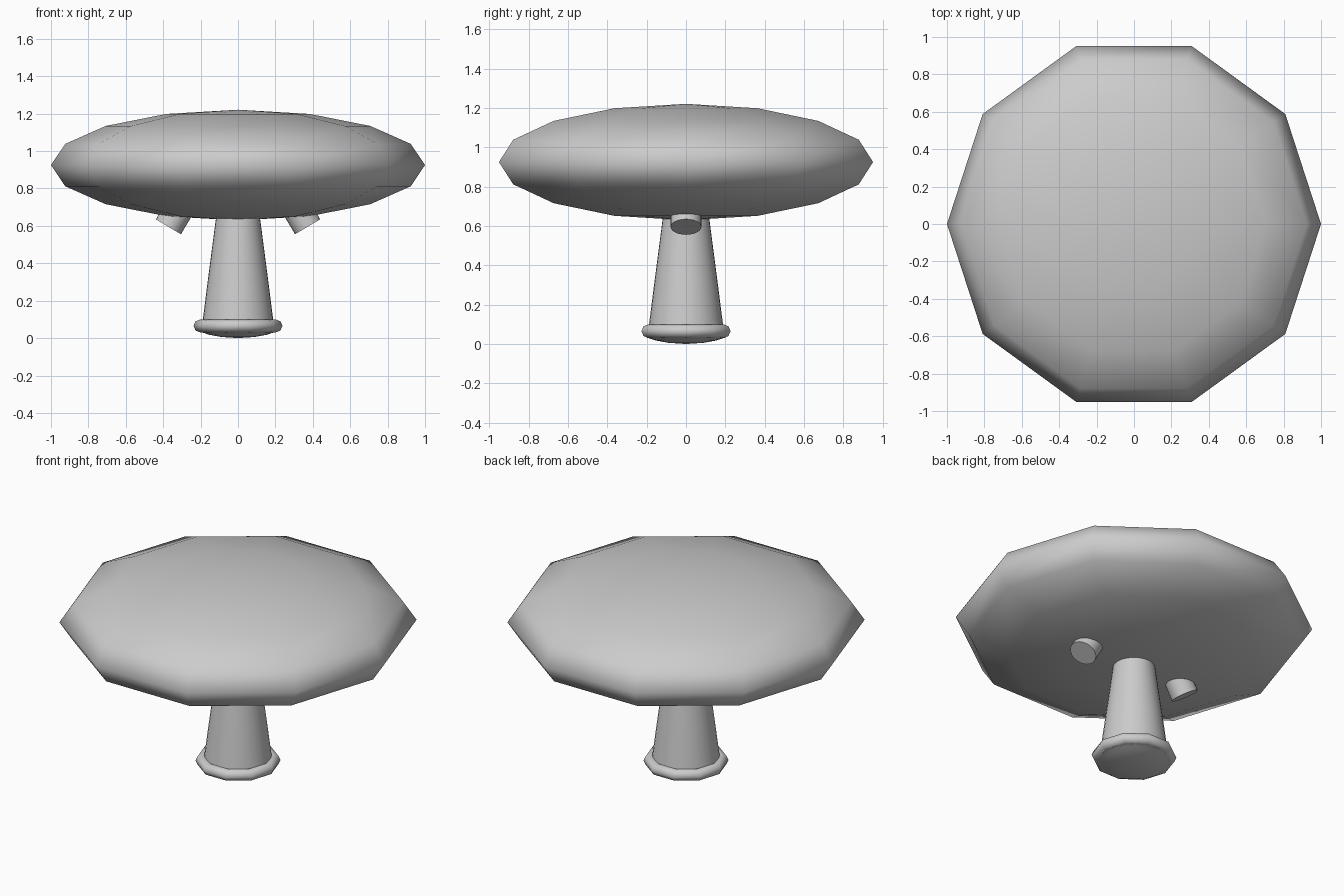
import bpy
import math
from mathutils import Vector

cube = bpy.data.objects.get("Cube")
if cube:
    bpy.data.objects.remove(cube, do_unlink=True)

# One plain grey for the whole model
grey = bpy.data.materials.new("light grey")
grey.use_nodes = True
colour = (0.6, 0.6, 0.6, 1)
grey.diffuse_color = colour
grey.node_tree.nodes["Principled BSDF"].inputs["Base Color"].default_value = colour


def lathe(name, profile, sides, closed=False, crease=40):
    """Spin (radius, height) points, listed bottom to top, about the z axis."""
    verts, faces, rings = [], [], []
    for radius, z in profile:
        count = sides if radius > 1e-5 else 1
        rings.append([len(verts) + i for i in range(count)])
        for i in range(count):
            a = math.tau * i / sides
            verts.append((radius * math.cos(a), radius * math.sin(a), z))
    pairs = list(zip(rings, rings[1:]))
    if closed:
        pairs.append((rings[-1], rings[0]))
    for low, high in pairs:
        for i in range(sides):
            j = (i + 1) % sides
            quad = [low[i % len(low)], low[j % len(low)],
                    high[j % len(high)], high[i % len(high)]]
            faces.append(list(dict.fromkeys(quad)))
    mesh = bpy.data.meshes.new(name)
    mesh.from_pydata(verts, [], faces)
    mesh.materials.append(grey)
    obj = bpy.data.objects.new(name, mesh)
    bpy.context.collection.objects.link(obj)
    bpy.ops.object.select_all(action="DESELECT")
    obj.select_set(True)
    bpy.context.view_layer.objects.active = obj
    bpy.ops.object.shade_smooth_by_angle(angle=math.radians(crease))
    return obj


def arc(radius, height, centre_r, centre_z, start, end, steps):
    """Points of an elliptical arc, angles in degrees."""
    points = []
    for i in range(steps + 1):
        a = math.radians(start + (end - start) * i / steps)
        points.append((centre_r + radius * math.cos(a), centre_z + height * math.sin(a)))
    return points


# Ten-sided flattened saucer
lathe("saucer_body", arc(1, 0.296, 0, 0.925, -90, 90, 8), 10, crease=80)

# Tapered stem in two sections
lathe("stem_lower", [(0.193, 0.06), (0.16, 0.32)], 32)
lathe("stem_upper", [(0.16, 0.32), (0.118, 0.64)], 32)

# Ring around the foot, and the shallow dome under it
lathe("foot_ring", arc(0.038, 0.035, 0.2, 0.065, -90, 225, 7), 10, closed=True, crease=80)
lathe("foot_dome", [(0, 0), (0.09, 0.006), (0.155, 0.018), (0.178, 0.026),
                    (0.2, 0.032), (0.19, 0.06)], 20)

# Pair of tilted pods under the saucer
for side, label in ((1, "left"), (-1, "right")):
    pod = lathe(label + "_pod", [(0, 0), (0.078, 0), (0.078, 0.13), (0, 0.13)], 24)
    axis = Vector((-side * 0.51, 0, 0.86))
    pod.rotation_euler = axis.to_track_quat("Z", "Y").to_euler()
    pod.location = (side * 0.372, 0, 0.595)
